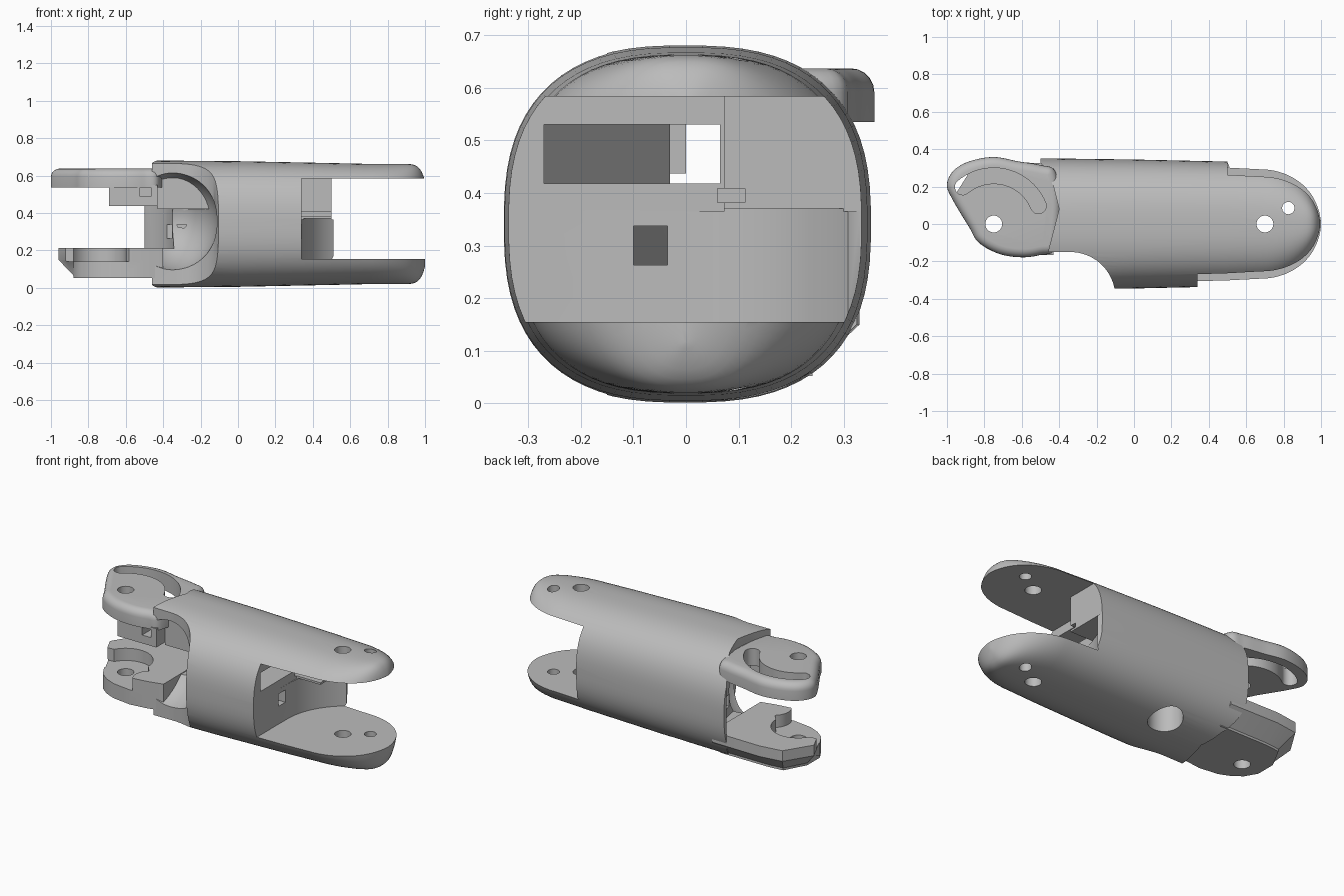
import bpy, bmesh, math
from mathutils import Vector

if "Cube" in bpy.data.objects:
    bpy.data.objects.remove(bpy.data.objects["Cube"])

grey = bpy.data.materials.new("plain_grey")
grey.use_nodes = True
grey.diffuse_color = (0.5, 0.5, 0.5, 1)
grey.node_tree.nodes["Principled BSDF"].inputs["Base Color"].default_value = (0.5, 0.5, 0.5, 1)


def make(name, bm):
    bmesh.ops.recalc_face_normals(bm, faces=bm.faces)
    mesh = bpy.data.meshes.new(name)
    bm.to_mesh(mesh)
    bm.free()
    mesh.materials.append(grey)
    ob = bpy.data.objects.new(name, mesh)
    bpy.context.collection.objects.link(ob)
    return ob


def rounded(points, steps=6):
    """Closed smooth curve through the points."""
    out, n = [], len(points)
    for i in range(n):
        a, b, c, d = (Vector(points[(i + k) % n]) for k in (-1, 0, 1, 2))
        for s in range(steps):
            t = s / steps
            out.append(0.5 * (2 * b + (c - a) * t + (2 * a - 5 * b + 4 * c - d) * t * t
                              + (3 * b - a - 3 * c + d) * t ** 3))
    return out


def loft(name, rings):
    """Skin equal-sized rings and cap both ends."""
    bm = bmesh.new()
    loops = [[bm.verts.new(p) for p in ring] for ring in rings]
    for a, b in zip(loops, loops[1:]):
        for i in range(len(a)):
            j = (i + 1) % len(a)
            bm.faces.new((a[i], a[j], b[j], b[i]))
    bm.faces.new(loops[0])
    bm.faces.new(loops[-1])
    return make(name, bm)


def prism(name, outline, z0, z1):
    return loft(name, [[(p[0], p[1], z) for p in outline] for z in (z0, z1)])


def inset(outline, distance, z):
    """Clockwise outline moved inward along its normals."""
    ring = []
    for i, p in enumerate(outline):
        t = (outline[(i + 1) % len(outline)] - outline[i - 1]).normalized()
        ring.append((p.x + t.y * distance, p.y - t.x * distance, z))
    return ring


def box(name, x, y, z):
    return prism(name, [(x[0], y[0]), (x[1], y[0]), (x[1], y[1]), (x[0], y[1])], *z)


def arc(cx, cy, r, a0, a1, n=24):
    return [(cx + r * math.cos(math.radians(a0 + (a1 - a0) * i / n)),
             cy + r * math.sin(math.radians(a0 + (a1 - a0) * i / n))) for i in range(n + 1)]


def drum(name, x, y, r, z0, z1):
    return prism(name, arc(x, y, r, 0, 360, 40)[:-1], z0, z1)


def ball(name, centre, radii):
    bm = bmesh.new()
    bmesh.ops.create_uvsphere(bm, u_segments=48, v_segments=32, radius=1)
    for v in bm.verts:
        v.co = Vector(c + r * q for c, r, q in zip(centre, radii, v.co))
    return make(name, bm)


def combine(ob, operation, *tools):
    for tool in tools:
        mod = ob.modifiers.new("shape", 'BOOLEAN')
        mod.operation, mod.solver, mod.object = operation, 'EXACT', tool
        bpy.context.view_layer.objects.active = ob
        bpy.ops.object.modifier_apply(modifier=mod.name)
        bpy.data.objects.remove(tool)


def section(x, ry, rz, n=72, power=2.6):
    """Rounded-square ring across the length."""
    ring = []
    for i in range(n):
        a = 2 * math.pi * (i + 0.5) / n
        c, s = math.cos(a), math.sin(a)
        ring.append((x, ry * math.copysign(abs(c) ** (2 / power), c),
                     0.341 + rz * math.copysign(abs(s) ** (2 / power), s)))
    return ring


# Long tapering sleeve with a domed fork end
rings = [section(-0.6, 0.353, 0.341), section(0.0, 0.345, 0.336), section(0.5, 0.334, 0.326)]
for i in range(17):
    t = math.sin(math.pi / 2 * i / 16.4)
    rings.append(section(0.68 + 0.32 * t, 0.325 * math.sqrt(1 - t * t), 0.322 * (1 - 0.3 * t ** 14)))
sleeve = loft("sleeve", rings)

# Trim the sleeve to its plan shape, with a scooped front corner
scoop = arc(-0.34, -0.39, 0.24, 90, 10, 16)
combine(sleeve, 'INTERSECT', prism("plan", [(-0.5, 0.5), (-0.5, 0.33), (-0.43, 0.2), (-0.4, 0.08),
        (-0.46, -0.15)] + scoop + [(-0.1, -0.5), (1.2, -0.5), (1.2, 0.5)], -0.2, 0.9))

# Fork gap, deeper below the stop block
lower_gap = [(0.34, -0.6), (0.34, -0.1)] + arc(0.74, -0.02, 0.4, 175, 125, 14) + [
    (0.5, 0.33), (0.5, 0.6), (1.3, 0.6), (1.3, -0.6)]
upper_gap = [(0.34, -0.6), (0.34, 0.072), (0.5, 0.072), (0.5, 0.6), (1.3, 0.6), (1.3, -0.6)]
combine(sleeve, 'DIFFERENCE',
        prism("lower_gap", lower_gap, 0.155, 0.37),
        prism("upper_gap", upper_gap, 0.365, 0.583))

# Hinge cavity, finger-side pocket, slanting cord channels and pin holes
wide = [(0.6, -0.27), (0.6, 0.065), (-0.45, 0.065), (-0.45, -0.03), (-0.1, -0.03), (0.24, -0.27)]
square = [(0.6, -0.1), (0.6, -0.035), (0.28, -0.035), (-0.4, 0.18), (-0.4, 0.11), (0.26, -0.1)]
combine(sleeve, 'DIFFERENCE',
        drum("hinge_cavity", -0.75, 0, 0.41, 0.21, 0.56),
        ball("pocket", (-0.35, -0.27, 0.355), (0.24, 0.36, 0.275)),
        prism("wide_channel", wide, 0.418, 0.53),
        prism("square_channel", square, 0.263, 0.337),
        box("small_slot", (0.3, 0.52), (0.06, 0.112), (0.382, 0.408)),
        drum("bottom_hole", -0.1, 0.14, 0.095, -0.2, 0.25),
        drum("pin_hole", 0.7, 0, 0.045, -0.2, 0.9),
        drum("small_pin_hole", 0.825, 0.085, 0.033, -0.2, 0.9))

# Wall between the pocket and the wide channel
pocket_wall = box("pocket_wall", (-0.43, -0.1), (-0.08, -0.03), (0.42, 0.6))

# Upper hinge ear with a rounded rim and a curved slot
ear = rounded([(-1.0, 0.21), (-0.965, 0.285), (-0.88, 0.335), (-0.75, 0.358), (-0.62, 0.335),
               (-0.5, 0.315), (-0.42, 0.28), (-0.39, 0.1), (-0.42, -0.13), (-0.5, -0.165),
               (-0.6, -0.178), (-0.72, -0.16), (-0.83, -0.1), (-0.88, -0.02), (-0.97, 0.13)])
rim = 0.045
ear_rings = [inset(ear, 0, 0.535)]
for i in range(6):
    a = math.pi / 2 * i / 5
    ear_rings.append(inset(ear, rim * (1 - math.cos(a)), 0.637 - rim * (1 - math.sin(a))))
upper_ear = loft("upper_ear", ear_rings)


def on_ring(r, deg):
    return -0.75 + r * math.cos(math.radians(deg)), r * math.sin(math.radians(deg))


right_end, left_end = on_ring(0.258, 22), on_ring(0.258, 130)
slot = (arc(-0.75, 0, 0.3, 22, 130) + arc(*left_end, 0.042, 130, 310, 10)[1:-1]
        + arc(-0.75, 0, 0.216, 130, 22) + arc(*right_end, 0.042, 202, 382, 10)[1:-1])
combine(upper_ear, 'DIFFERENCE', prism("slot", slot, 0.4, 0.8),
        drum("ear_pin_hole", -0.75, 0, 0.045, 0.3, 0.9))

# Guide block under the upper ear
guide_block = box("guide_block", (-0.69, -0.43), (-0.165, 0.0), (0.437, 0.55))
combine(guide_block, 'DIFFERENCE',
        box("block_hole", (-0.525, -0.465), (-0.3, -0.06), (0.487, 0.55)))

# Lower hinge ear: plate with sloping back and outer end, recessed around the pin
ear_front = [(-0.88, -0.02), (-0.84, -0.09), (-0.785, -0.132), (-0.72, -0.16), (-0.6, -0.176),
             (-0.5, -0.163), (-0.4, -0.14)]
ear_top = [(-0.4, 0.325), (-0.72, 0.33), (-0.86, 0.31), (-0.96, 0.15)] + ear_front
ear_foot = [(-0.4, 0.24), (-0.72, 0.24), (-0.81, 0.23), (-0.88, 0.1)] + ear_front
lower_ear = loft("lower_ear", [[(x, y, z) for x, y in outline] for outline, z in
                               ((ear_foot, 0.052), (ear_foot, 0.066), (ear_top, 0.15), (ear_top, 0.214))])
recess = arc(-0.75, 0, 0.15, 0, 150) + [(-1.1, 0.06), (-1.1, -0.3), (-0.55, -0.3)] + arc(
    -0.5, -0.12, 0.1, 230, 130, 10)
combine(lower_ear, 'DIFFERENCE',
        prism("pin_recess", recess, 0.14, 0.4),
        drum("lower_pin_hole", -0.75, 0, 0.045, -0.1, 0.4))

# Smooth shading with crisp edges
for ob in (sleeve, pocket_wall, upper_ear, guide_block, lower_ear):
    bpy.ops.object.select_all(action='DESELECT')
    ob.select_set(True)
    bpy.context.view_layer.objects.active = ob
    bpy.ops.object.shade_smooth_by_angle(angle=math.radians(35))
